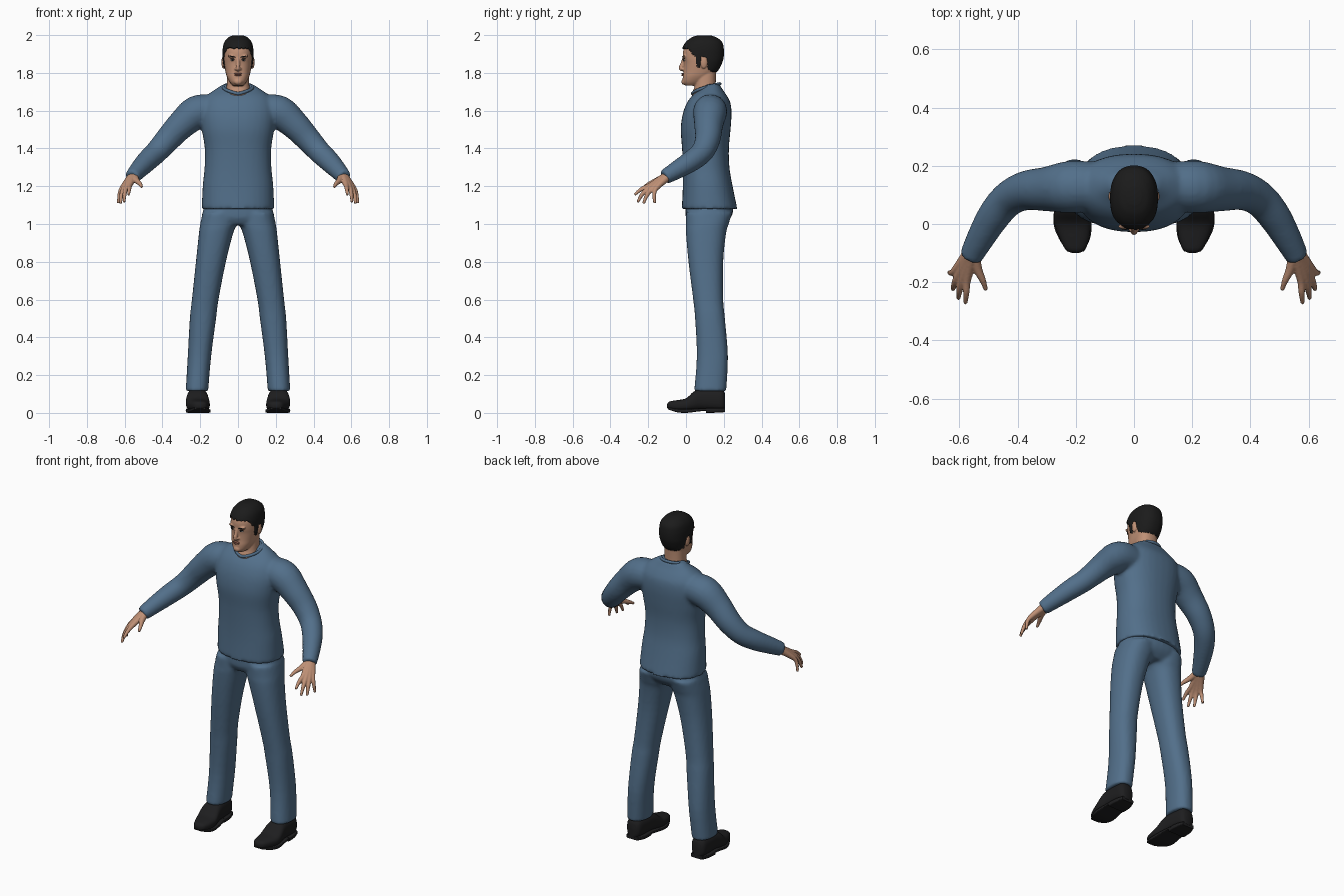
import bpy, bmesh, math
from mathutils import Vector, Matrix

cube = bpy.data.objects.get("Cube")
if cube:
    bpy.data.objects.remove(cube, do_unlink=True)


def material(name, rgb):
    m = bpy.data.materials.new(name)
    m.use_nodes = True
    m.diffuse_color = (*rgb, 1)
    m.node_tree.nodes["Principled BSDF"].inputs["Base Color"].default_value = (*rgb, 1)
    return m


CLOTH = material("blue cloth", (.085, .16, .255))
SKIN = material("skin", (.52, .28, .18))
HAIR = material("black hair", (.011, .011, .011))
LEATHER = material("black leather", (.013, .013, .014))
LIP = material("lip", (.33, .13, .09))
WHITE = material("eye white", (.5, .48, .45))


def refine(keys, steps=4):
    """Smooth in-between rows through the key rows."""
    rows = []
    for i in range(len(keys) - 1):
        a, b = keys[max(i - 1, 0)], keys[i]
        c, d = keys[i + 1], keys[min(i + 2, len(keys) - 1)]
        for k in range(steps):
            t = k / steps
            rows.append([q + t * (r - p) / 2 + t * t * (p - 2.5 * q + 2 * r - s / 2)
                         + t ** 3 * (1.5 * (q - r) + (s - p) / 2)
                         for p, q, r, s in zip(a, b, c, d)])
    return rows + [list(keys[-1])]


def skin_rings(bm, rings):
    """Bridge closed rings of points and cap both ends."""
    rows = [[bm.verts.new(p) for p in ring] for ring in rings]
    n = len(rows[0])
    faces = [bm.faces.new((a[i], a[(i + 1) % n], b[(i + 1) % n], b[i]))
             for a, b in zip(rows, rows[1:]) for i in range(n)]
    faces += [bm.faces.new(rows[0]), bm.faces.new(rows[-1])]
    bmesh.ops.recalc_face_normals(bm, faces=faces)


def loft(bm, keys, axis="z", side=1, power=2.3, n=32, steps=4):
    """Rows are (position on axis, x0, x1, b0, b1); b is y or z."""
    rings = []
    for t, x0, x1, b0, b1 in refine(keys, steps):
        ring = []
        for i in range(n):
            a = 2 * math.pi * i / n
            c, s = math.cos(a), math.sin(a)
            x = (x0 + x1) / 2 + (x1 - x0) / 2 * math.copysign(abs(c) ** (2 / power), c)
            b = (b0 + b1) / 2 + (b1 - b0) / 2 * math.copysign(abs(s) ** (2 / power), s)
            ring.append((x * side, b, t) if axis == "z" else (x * side, t, b))
        rings.append(ring)
    skin_rings(bm, rings)


def tube(bm, keys, side=1, n=20):
    """Rows are (x, y, z, radius) along a path."""
    rows = refine(keys)
    pts = [Vector((r[0] * side, r[1], r[2])) for r in rows]
    rings = []
    for i, p in enumerate(pts):
        d = pts[min(i + 1, len(pts) - 1)] - pts[max(i - 1, 0)]
        q = d.to_track_quat("Z", "Y")
        rings.append([p + q @ Vector((math.cos(a), math.sin(a), 0)) * rows[i][3]
                      for a in (2 * math.pi * k / n for k in range(n))])
    skin_rings(bm, rings)


def ball(bm, center, radii, tilt=0):
    m = Matrix.Translation(center) @ Matrix.Rotation(tilt, 4, "Y") @ Matrix.Diagonal((*radii, 1))
    bmesh.ops.create_uvsphere(bm, u_segments=20, v_segments=12, radius=1, matrix=m)


def finish(name, bm, mat, voxel=0, smooth=4):
    mesh = bpy.data.meshes.new(name)
    bm.to_mesh(mesh)
    bm.free()
    mesh.materials.append(mat)
    ob = bpy.data.objects.new(name, mesh)
    bpy.context.collection.objects.link(ob)
    bpy.ops.object.select_all(action="DESELECT")
    bpy.context.view_layer.objects.active = ob
    ob.select_set(True)
    bpy.ops.object.shade_smooth_by_angle(angle=math.radians(50))
    if voxel:
        r = ob.modifiers.new("blend", "REMESH")
        r.mode, r.voxel_size, r.use_smooth_shade = "VOXEL", voxel, True
        s = ob.modifiers.new("soften", "SMOOTH")
        s.factor, s.iterations = .5, smooth
    return ob


def sym(z, w, y0, y1):
    return (z, -w, w, y0, y1)


# Shirt: torso and sleeves blended together
bm = bmesh.new()
loft(bm, [sym(*r) for r in (
    (1.08, .192, -.022, .272), (1.2, .187, -.017, .247), (1.3, .177, -.017, .23),
    (1.4, .176, -.021, .227), (1.5, .192, -.028, .236), (1.58, .2, -.018, .241),
    (1.64, .19, .004, .236), (1.68, .165, .033, .216), (1.71, .125, .07, .195),
    (1.74, .08, .1, .178))])
for side in (1, -1):
    tube(bm, [(.14, .13, 1.6, .085), (.22, .127, 1.59, .09), (.3, .12, 1.525, .077),
              (.37, .115, 1.45, .068), (.43, .087, 1.383, .061), (.48, .03, 1.335, .057),
              (.525, -.045, 1.288, .049), (.562, -.115, 1.247, .04)], side)
finish("shirt", bm, CLOTH, .01, 6)

# Collar band
bm = bmesh.new()
band = []
for i in range(40):
    a = 2 * math.pi * i / 40
    t = (1 + math.sin(a)) / 2
    c = Vector((.078 * math.cos(a), .034 + .146 * t, 1.69 + .052 * t ** .6))
    out = Vector((math.cos(a), math.sin(a), 0))
    band.append([c + out * .008 * math.cos(b) + Vector((0, 0, .009 * math.sin(b)))
                 for b in (math.pi * k / 4 for k in range(8))])
skin_rings(bm, band + band[:1])
finish("collar", bm, CLOTH)

# Trousers: hips and both legs blended together
bm = bmesh.new()
loft(bm, [sym(*r) for r in ((1.12, .175, 0, .24), (1.07, .184, -.002, .25),
                            (1.03, .19, 0, .235), (.995, .165, .02, .2))])
for side in (1, -1):
    loft(bm, [(1.06, .01, .188, 0, .245), (1, .008, .2, 0, .226), (.95, .026, .207, 0, .212),
              (.8, .064, .223, .013, .197), (.6, .103, .244, .038, .197),
              (.5, .116, .255, .048, .206), (.3, .142, .266, .057, .222),
              (.115, .158, .277, .043, .213)], side=side)
finish("trousers", bm, CLOTH, .01, 4)

# Head with neck, nose, brow and ears
HEAD = [sym(*r) for r in (
    (1.732, .026, -.002, .06), (1.75, .043, -.016, .095), (1.78, .059, -.017, .135),
    (1.81, .067, -.013, .166), (1.85, .074, -.012, .185), (1.88, .076, -.017, .192),
    (1.92, .075, -.014, .192), (1.955, .066, .005, .183), (1.98, .045, .037, .153),
    (1.991, .02, .07, .12))]
bm = bmesh.new()
loft(bm, HEAD, n=48)
loft(bm, [sym(*r) for r in ((1.65, .068, .035, .18), (1.695, .064, .034, .17),
                            (1.73, .06, .045, .158), (1.81, .058, .05, .16))])
tube(bm, [(0, -.01, 1.88, .009), (0, -.019, 1.85, .01), (0, -.027, 1.826, .012),
          (0, -.017, 1.814, .009)])
ball(bm, (0, -.011, 1.753), (.022, .013, .016))
for side in (1, -1):
    ball(bm, (.011 * side, -.017, 1.821), (.008, .01, .007))
    ball(bm, (.03 * side, -.008, 1.887), (.026, .01, .008), -.15 * side)
    ball(bm, (.077 * side, .095, 1.856), (.011, .019, .034))
finish("head", bm, SKIN, .004, 3)

# Face details
bm = bmesh.new()
ball(bm, (0, -.016, 1.796), (.022, .008, .0045))
ball(bm, (0, -.017, 1.788), (.018, .008, .005))
finish("lips", bm, LIP)
for side, label in ((1, "left"), (-1, "right")):
    bm = bmesh.new()
    ball(bm, (.029 * side, -.0075, 1.868), (.012, .008, .005))
    finish(label + "_eye", bm, WHITE)
    bm = bmesh.new()
    ball(bm, (.028 * side, -.0135, 1.869), (.0055, .004, .005))
    ball(bm, (.029 * side, -.0085, 1.874), (.014, .009, .0025), -.1 * side)
    ball(bm, (.029 * side, -.013, 1.886), (.018, .007, .004), -.2 * side)
    finish(label + "_brow_and_iris", bm, HAIR)

# Hair: enlarged upper skull trimmed along the hairline
HAIRLINE = [(-.1, 1.937), (.012, 1.93), (.03, 1.905), (.048, 1.89), (.056, 1.83), (.076, 1.828),
            (.082, 1.884), (.108, 1.884), (.12, 1.82), (.15, 1.805), (.3, 1.775)]


def hairline(y):
    for (a, p), (b, q) in zip(HAIRLINE, HAIRLINE[1:]):
        if y < b:
            return p + (q - p) * (y - a) / (b - a)
    return HAIRLINE[-1][1]


bm = bmesh.new()
loft(bm, [(z + .008, x0 - .006, x1 + .006, y0 - .006, y1 + .008)
          for z, x0, x1, y0, y1 in HEAD], n=112, steps=10)
low = []
for f in bm.faces:
    c = f.calc_center_median()
    if c.z < hairline(c.y) + .004 * math.sin(230 * c.x + 170 * c.y):
        low.append(f)
bmesh.ops.delete(bm, geom=low, context="FACES")
hair = finish("hair", bm, HAIR)
shell = hair.modifiers.new("thickness", "SOLIDIFY")
shell.thickness, shell.offset = .012, -1

# Hands: each row runs from wrist to knuckle to fingertip
FINGERS = [
    [(.548, -.11, 1.25, .02), (.537, -.155, 1.23, .016), (.519, -.195, 1.213, .011), (.509, -.226, 1.195, .007)],
    [(.555, -.11, 1.25, .023), (.573, -.19, 1.205, .014), (.576, -.235, 1.185, .011), (.579, -.272, 1.155, .007)],
    [(.56, -.11, 1.247, .023), (.59, -.19, 1.195, .014), (.6, -.23, 1.16, .011), (.603, -.256, 1.115, .007)],
    [(.565, -.11, 1.245, .023), (.605, -.18, 1.187, .014), (.617, -.208, 1.15, .011), (.622, -.225, 1.108, .007)],
    [(.57, -.105, 1.243, .022), (.616, -.16, 1.186, .013), (.629, -.168, 1.15, .01), (.634, -.166, 1.11, .007)]]
for side, label in ((1, "left"), (-1, "right")):
    bm = bmesh.new()
    for finger in FINGERS:
        tube(bm, finger, side, 14)
    finish(label + "_hand", bm, SKIN, .004, 2)

    # Shoes: upper, sole and heel
    bm = bmesh.new()
    loft(bm, [(-.1, .19, .212, .028, .046), (-.088, .168, .235, .018, .06),
              (-.05, .154, .255, .01, .067), (0, .149, .273, .008, .077),
              (.04, .154, .275, .01, .112), (.08, .16, .27, .014, .13),
              (.14, .166, .267, .012, .13), (.19, .173, .262, .01, .125),
              (.207, .19, .245, .016, .1)], "y", side, 2.6)
    loft(bm, [(-.094, .172, .23, .018, .03), (-.05, .151, .258, .004, .022),
              (0, .146, .276, 0, .02), (.07, .153, .273, .008, .024),
              (.12, .16, .27, .012, .024)], "y", side, 7)
    loft(bm, [(.105, .16, .272, 0, .026), (.16, .162, .27, .001, .026),
              (.206, .178, .256, .004, .026)], "y", side, 7)
    finish(label + "_shoe", bm, LEATHER)
